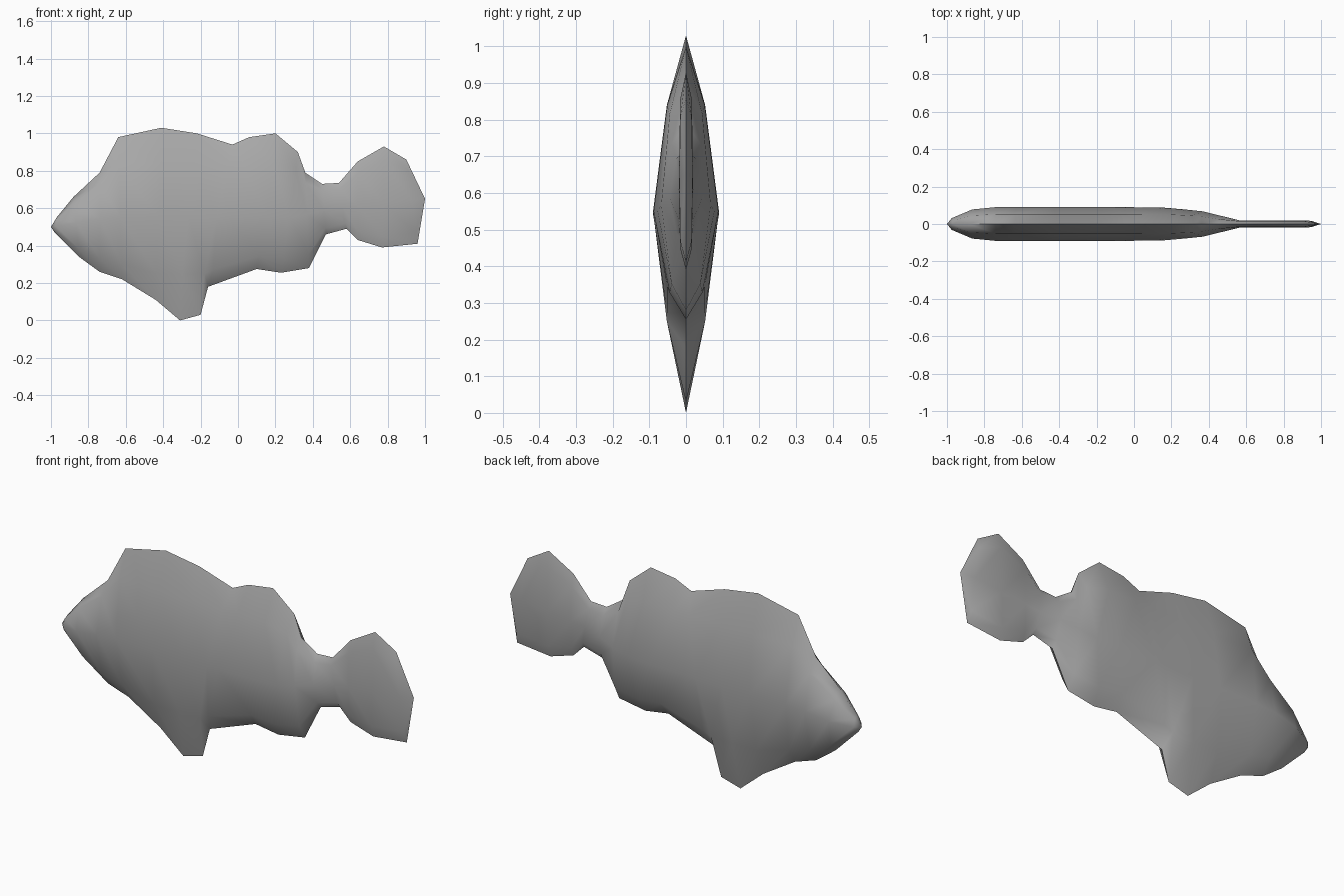
import bpy
import bmesh
import math
from mathutils import Vector

cube = bpy.data.objects.get("Cube")
if cube:
    bpy.data.objects.remove(cube, do_unlink=True)

grey = bpy.data.materials.new("plain grey")
grey.use_nodes = True
colour = (0.4, 0.4, 0.4, 1)
grey.diffuse_color = colour
grey.node_tree.nodes["Principled BSDF"].inputs["Base Color"].default_value = colour

# Outline of the back and belly, nose to tail, paired point by point
back = [(-.97, .55), (-.88, .66), (-.74, .79), (-.64, .98), (-.41, 1.03), (-.22, 1),
        (-.03, .94), (.06, .98), (.2, 1), (.32, .9), (.36, .79), (.45, .73),
        (.54, .735), (.64, .85), (.78, .93), (.9, .86)]
belly = [(-.98, .47), (-.85, .34), (-.74, .26), (-.62, .22), (-.44, .11), (-.31, 0),
         (-.2, .03), (-.16, .18), (.1, .275), (.23, .255), (.38, .28), (.47, .46),
         (.58, .49), (.64, .43), (.77, .39), (.96, .41)]
nose, tail_tip = (-1, .5), (1, .65)

# Half thickness and height of the widest line along the length
thickness = [(-1, 0), (-.95, .062), (-.8, .09), (.13, .09), (.36, .07), (.56, .02), (1, .018)]
midline = [(-1, .5), (-.7, .55), (.3, .55), (.5, .6), (1, .65)]


def sample(table, x):
    """Straight-line interpolation in a table of (x, value)."""
    for (xa, va), (xb, vb) in zip(table, table[1:]):
        if x <= xb:
            return va + (vb - va) * (x - xa) / (xb - xa)
    return table[-1][1]


def shoulder(middle, edge, width, low, high):
    """Point where the rounded flank turns into the thin fin edge."""
    x = middle.x + (edge[0] - middle.x) * .75
    z = middle.z + (edge[1] - middle.z) * .75
    return Vector((x, -width, min(max(z, low), high)))


def build_fish():
    bm = bmesh.new()
    rows = []
    for top, bottom in zip(back, belly):
        x = (top[0] + bottom[0]) / 2
        width = sample(thickness, x)
        middle = Vector((x, -width, sample(midline, x)))
        in_tail = x > .5
        rim = width * (.85 if in_tail else .58)
        low, high = (0, 1) if in_tail else (.25, .84)
        ring = [Vector((top[0], 0, top[1])),
                shoulder(middle, top, rim, low, high), middle,
                shoulder(middle, bottom, rim, low, high),
                Vector((bottom[0], 0, bottom[1]))]
        rows.append([bm.verts.new(p) for p in ring])
    # Right flank as strips between the rings
    for a, b in zip(rows, rows[1:]):
        for i in range(len(a) - 1):
            bm.faces.new((a[i], a[i + 1], b[i + 1], b[i]))
    # Close the nose and the tail edge to a point
    for row, tip in ((rows[0], nose), (rows[-1], tail_tip)):
        point = bm.verts.new((tip[0], 0, tip[1]))
        for p, q in zip(row, row[1:]):
            bm.faces.new((p, q, point))
    # Left flank by mirroring, welded along the outline
    bmesh.ops.mirror(bm, geom=bm.verts[:] + bm.edges[:] + bm.faces[:],
                     axis='Y', merge_dist=.001)
    bmesh.ops.recalc_face_normals(bm, faces=bm.faces)
    mesh = bpy.data.meshes.new("fish_body")
    bm.to_mesh(mesh)
    bm.free()
    mesh.materials.append(grey)
    fish = bpy.data.objects.new("fish_body", mesh)
    bpy.context.collection.objects.link(fish)
    return fish


fish = build_fish()
bpy.ops.object.select_all(action='DESELECT')
fish.select_set(True)
bpy.context.view_layer.objects.active = fish
bpy.ops.object.shade_smooth_by_angle(angle=math.radians(60))
